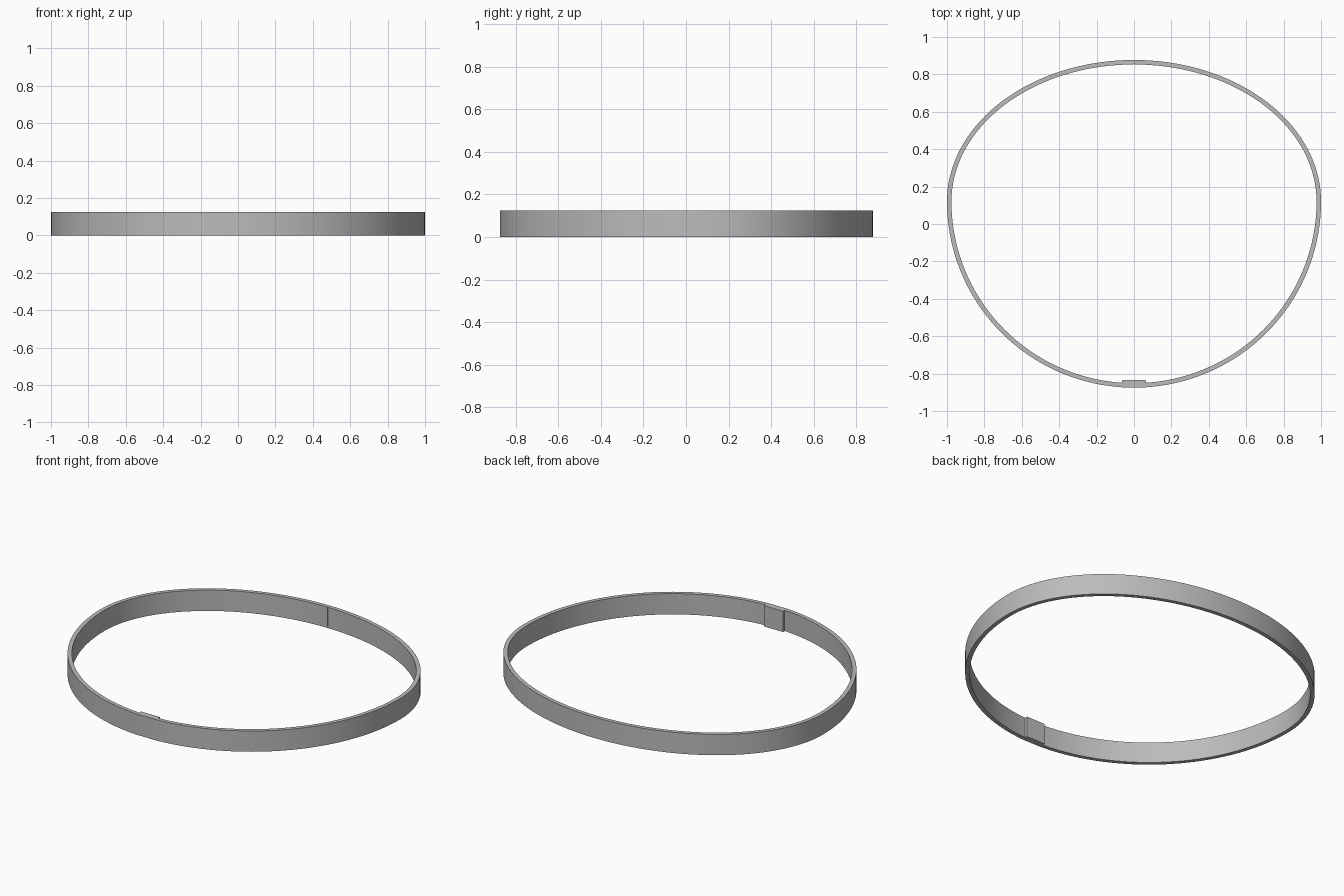
import bpy, bmesh
from math import sin, cos, pi, radians, asin

cube = bpy.data.objects.get("Cube")
if cube:
    bpy.data.objects.remove(cube, do_unlink=True)

HEIGHT, WALL = 0.125, 0.024
CENTRE_Y, BACK, FRONT = 0.12, 0.757, 0.995   # two half ellipses share the widest line
TAB_HALF, TAB_Y = 0.0625, -0.833
SEAM_HALF, SEAM_DEPTH = 0.0015, 0.006
SEGMENTS, STEP = 144, 0.0004

grey = bpy.data.materials.new("plain_grey")
grey.use_nodes = True
grey.diffuse_color = (0.5, 0.5, 0.5, 1)
grey.node_tree.nodes["Principled BSDF"].inputs["Base Color"].default_value = (0.5, 0.5, 0.5, 1)


def oval(angle, inset):
    depth = BACK if sin(angle) > 0 else FRONT
    return (1 - inset) * cos(angle), CENTRE_Y + (depth - inset) * sin(angle)


# Stations round the band: angle plus the shape of the inner wall there
tab = asin(TAB_HALF / (1 - WALL))
seam = SEAM_HALF
front = 1.5 * pi
stations = []
for i in range(SEGMENTS):
    a = 2 * pi * i / SEGMENTS
    if abs(a - front) > tab + STEP and abs(a - pi / 2) > seam + STEP:
        stations.append((a, "wall"))
for side in (-1, 1):
    stations += [(front + side * (tab + STEP), "wall"), (front + side * tab, "tab"),
                 (pi / 2 + side * (seam + STEP), "wall"), (pi / 2 + side * seam, "seam")]
stations.sort()

# Band with the thickened tab at the front and a fine seam inside the back
bm = bmesh.new()
rows = []
for angle, kind in stations:
    outer = oval(angle, 0)
    inner = oval(angle, WALL - SEAM_DEPTH if kind == "seam" else WALL)
    if kind == "tab":
        inner = (inner[0], TAB_Y)
    rows.append([bm.verts.new((*p, z)) for p, z in
                 ((outer, 0), (outer, HEIGHT), (inner, HEIGHT), (inner, 0))])
for row, nxt in zip(rows, rows[1:] + rows[:1]):
    for k in range(4):
        j = (k + 1) % 4
        bm.faces.new((row[k], nxt[k], nxt[j], row[j]))
bmesh.ops.recalc_face_normals(bm, faces=bm.faces)

mesh = bpy.data.meshes.new("band")
bm.to_mesh(mesh)
bm.free()
mesh.materials.append(grey)
band = bpy.data.objects.new("band", mesh)
bpy.context.collection.objects.link(band)
bpy.ops.object.select_all(action="DESELECT")
band.select_set(True)
bpy.context.view_layer.objects.active = band
bpy.ops.object.shade_smooth_by_angle(angle=radians(30))
